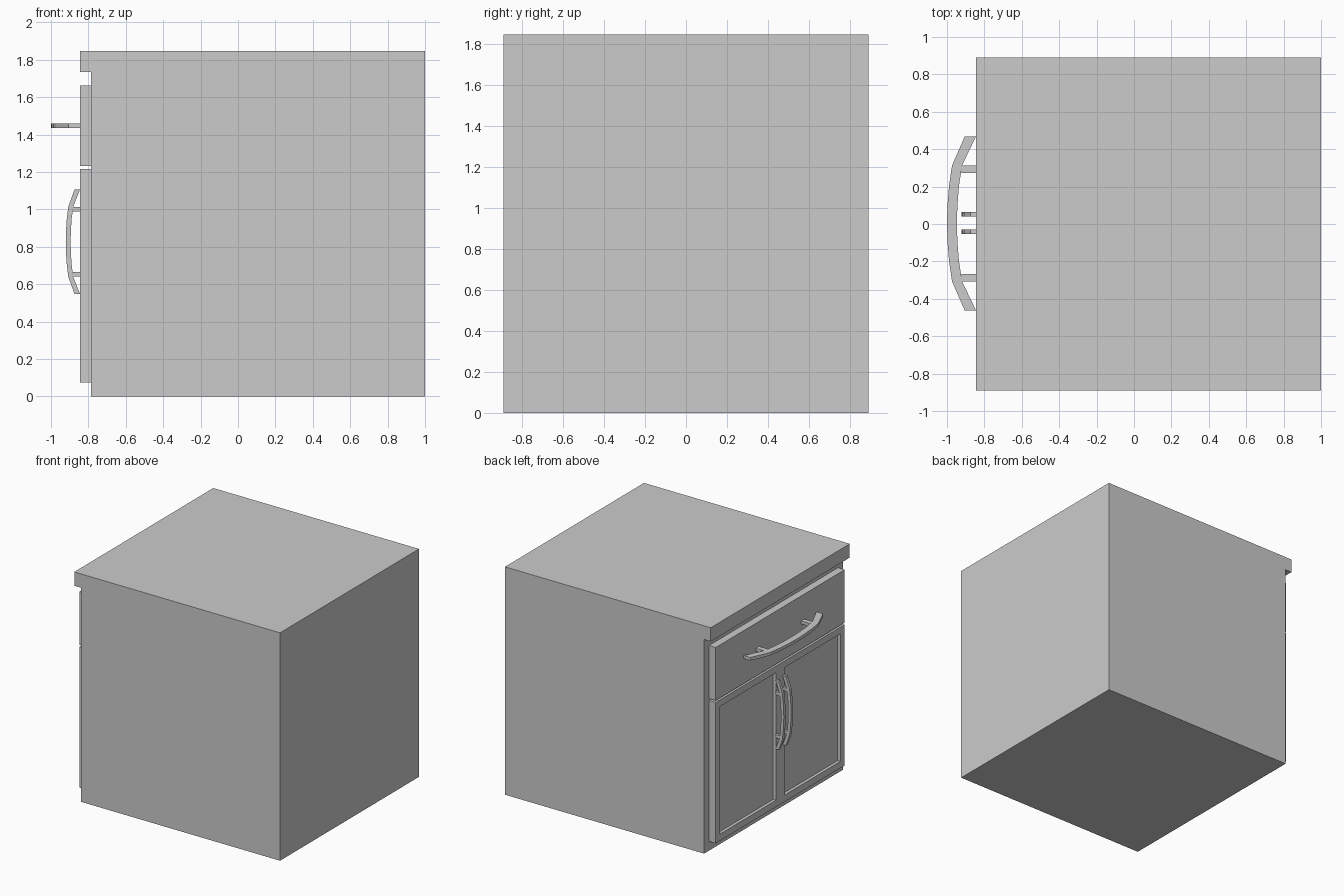
import bpy, bmesh

if "Cube" in bpy.data.objects:
    bpy.data.objects.remove(bpy.data.objects["Cube"])

FRONT = -0.845   # plane of the drawer, door and countertop faces
CARCASS = -0.785  # front plane of the carcass


def finish(name, bm):
    bmesh.ops.recalc_face_normals(bm, faces=bm.faces)
    mesh = bpy.data.meshes.new(name)
    bm.to_mesh(mesh)
    bm.free()
    obj = bpy.data.objects.new(name, mesh)
    bpy.context.collection.objects.link(obj)
    return obj


def add_box(bm, x, y, z):
    verts = bmesh.ops.create_cube(bm, size=1)["verts"]
    for v in verts:
        v.co = [(r[0] + r[1]) / 2 + c * (r[1] - r[0]) for r, c in zip((x, y, z), v.co)]


def box(name, x, y, z):
    bm = bmesh.new()
    add_box(bm, x, y, z)
    return finish(name, bm)


def door(name, y, z, frame=0.077, depth=0.025):
    bm = bmesh.new()
    add_box(bm, (FRONT, CARCASS), y, z)
    bm.normal_update()
    face = min(bm.faces, key=lambda f: f.calc_center_median().x)
    bmesh.ops.inset_region(bm, faces=[face], thickness=frame)
    # sink the panel straight back from the frame
    floor = bmesh.ops.extrude_face_region(bm, geom=[face])
    verts = [g for g in floor["geom"] if isinstance(g, bmesh.types.BMVert)]
    bmesh.ops.translate(bm, verts=verts, vec=(depth, 0, 0))
    bmesh.ops.delete(bm, geom=[face], context="FACES")
    return finish(name, bm)


def handle(name, y, z, length, reach, width, vertical):
    """Bowed bar with two posts; length and reach scale the shared profile."""
    bm = bmesh.new()

    def place(along, out, across):
        a = along * length
        return (FRONT - out * reach, y + (across if vertical else a), z + (a if vertical else across))

    # half profile: distance along, inner and outer distance from the face
    half = [(0.465, 0.0, 0.06), (0.31, 0.074, 0.128), (0.2, 0.091, 0.144), (0.1, 0.099, 0.152)]
    profile = half + [(0, 0.102, 0.155)] + [(-a, i, o) for a, i, o in reversed(half)]
    w = width / 2
    rings = [[bm.verts.new(place(a, d, s)) for d, s in ((i, -w), (o, -w), (o, w), (i, w))]
             for a, i, o in profile]
    for r, q in zip(rings, rings[1:]):
        for k in range(4):
            bm.faces.new((r[k], r[(k + 1) % 4], q[(k + 1) % 4], q[k]))
    bm.faces.new(rings[0])
    bm.faces.new(rings[-1])
    # posts
    for side in (-1, 1):
        p, q = place(side * 0.27, 0, -w), place(side * 0.31, 0.078, w)
        add_box(bm, *[(min(a, b), max(a, b)) for a, b in zip(p, q)])
    return finish(name, bm)


# carcass and overhanging top
box("cabinet_body", (CARCASS, 1.0), (-0.89, 0.89), (0, 1.735))
box("countertop", (FRONT, 1.0), (-0.89, 0.89), (1.735, 1.847))

# drawer
box("drawer_front", (FRONT, CARCASS), (-0.826, 0.826), (1.232, 1.662))
handle("drawer_handle", 0.003, 1.448, 1.0, 1.0, 0.025, False)

# pair of recessed-panel doors
for side, y, hy in (("left", (0, 0.826), 0.051), ("right", (-0.826, 0), -0.042)):
    door(side + "_door", y, (0.075, 1.217))
    handle(side + "_door_handle", hy, 0.827, 0.6, 0.49, 0.024, True)
